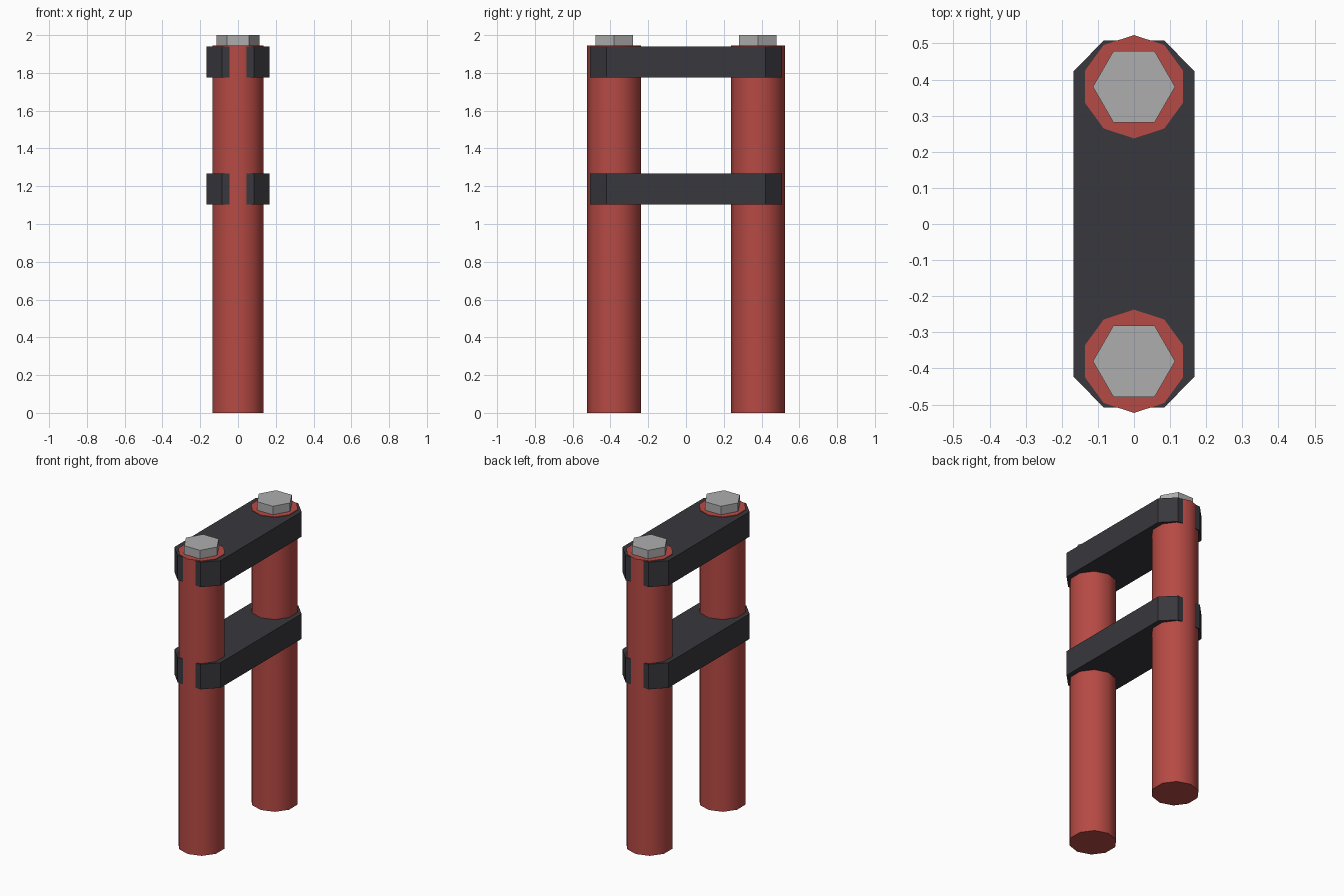
import bpy, bmesh, math

if "Cube" in bpy.data.objects:
    bpy.data.objects.remove(bpy.data.objects["Cube"])


def material(name, rgb):
    m = bpy.data.materials.new(name)
    m.diffuse_color = (*rgb, 1)
    m.use_nodes = True
    m.node_tree.nodes["Principled BSDF"].inputs["Base Color"].default_value = m.diffuse_color
    return m


RED = material("red_paint", (0.47, 0.068, 0.058))
DARK = material("dark_grey", (0.040, 0.039, 0.047))
STEEL = material("light_grey", (0.42, 0.42, 0.42))


def prism(name, outline, z0, z1, mat, y=0.0):
    """Extrude a counter-clockwise outline from z0 to z1."""
    bm = bmesh.new()
    base = bm.faces.new([bm.verts.new((px, py + y, z0)) for px, py in outline])
    top = bmesh.ops.extrude_face_region(bm, geom=[base])["geom"]
    bmesh.ops.translate(bm, vec=(0, 0, z1 - z0),
                        verts=[v for v in top if isinstance(v, bmesh.types.BMVert)])
    bmesh.ops.recalc_face_normals(bm, faces=bm.faces)
    mesh = bpy.data.meshes.new(name)
    bm.to_mesh(mesh)
    bm.free()
    mesh.materials.append(mat)
    ob = bpy.data.objects.new(name, mesh)
    bpy.context.collection.objects.link(ob)
    return ob


def polygon(sides, radius, start):
    return [(radius * math.cos(start + math.tau * i / sides),
             radius * math.sin(start + math.tau * i / sides)) for i in range(sides)]


# Two tubes, each capped with a hexagonal nut
for side, y in (("front", -0.38), ("back", 0.38)):
    tube = prism(side + "_tube", polygon(10, 0.143, math.pi / 2), 0, 1.944, RED, y)
    bpy.ops.object.select_all(action="DESELECT")
    tube.select_set(True)
    bpy.context.view_layer.objects.active = tube
    bpy.ops.object.shade_smooth_by_angle(angle=math.radians(40))
    prism(side + "_nut", polygon(6, 0.114, 0), 1.944, 2.0, STEEL, y)

# Two chamfered clamps joining the tubes
quarter = [(0.168, 0.422), (0.084, 0.508)]
half = quarter + [(-x, y) for x, y in reversed(quarter)]
outline = half + [(-x, -y) for x, y in half]
for name, z0, z1 in (("lower_clamp", 1.102, 1.267), ("upper_clamp", 1.776, 1.94)):
    prism(name, outline, z0, z1, DARK)
